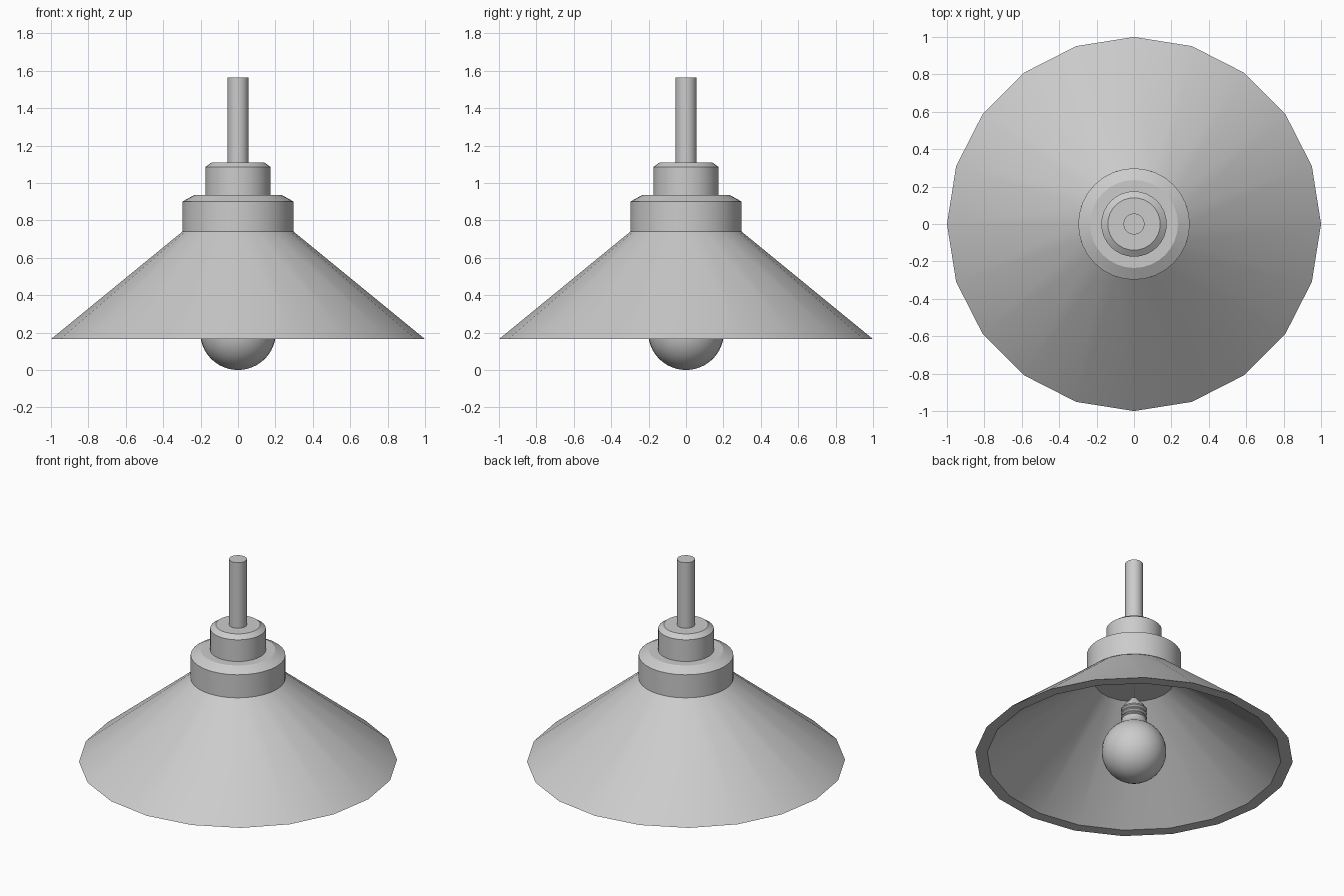
import bpy, bmesh, math

if "Cube" in bpy.data.objects:
    bpy.data.objects.remove(bpy.data.objects["Cube"])


def lathe(name, profile, sides, angle=30):
    """Revolve (radius, z) points around z; radius 0 closes to a pole."""
    bm = bmesh.new()
    rings = []
    for r, z in profile:
        if r == 0:
            rings.append([bm.verts.new((0, 0, z))] * sides)
        else:
            rings.append([bm.verts.new((r * math.cos(2 * math.pi * i / sides),
                                        r * math.sin(2 * math.pi * i / sides), z))
                          for i in range(sides)])
    for a, b in zip(rings, rings[1:]):
        for i in range(sides):
            j = (i + 1) % sides
            quad = list(dict.fromkeys((a[i], a[j], b[j], b[i])))
            if len(quad) > 2:
                bm.faces.new(quad)
    bmesh.ops.recalc_face_normals(bm, faces=bm.faces)
    mesh = bpy.data.meshes.new(name)
    bm.to_mesh(mesh)
    bm.free()
    ob = bpy.data.objects.new(name, mesh)
    bpy.context.collection.objects.link(ob)
    bpy.ops.object.select_all(action='DESELECT')
    ob.select_set(True)
    bpy.context.view_layer.objects.active = ob
    bpy.ops.object.shade_smooth_by_angle(angle=math.radians(angle))
    return ob


# Twenty-sided conical shade with a thick wall and closed ceiling
lathe("shade", [(0, 0.74), (0.297, 0.74), (1.0, 0.165), (0.925, 0.165),
                (0.25, 0.71), (0, 0.71)], 20)

# Stepped, chamfered collar
lathe("lower_collar", [(0, 0.74), (0.298, 0.74), (0.298, 0.90),
                       (0.235, 0.935), (0, 0.935)], 32, 25)
lathe("upper_collar", [(0, 0.93), (0.175, 0.93), (0.175, 1.085),
                       (0.14, 1.11), (0, 1.11)], 32, 25)

# Hanging rod
lathe("rod", [(0, 1.10), (0.056, 1.10), (0.056, 1.565), (0, 1.565)], 32)

# Glass bulb: sphere that narrows into a short neck
R, steps = 0.203, 20
glass = [(0, 0)]
for i in range(1, steps + 1):
    t = math.radians(150) * i / steps
    glass.append((R * math.sin(t), R - R * math.cos(t)))
glass += [(0.082, 0.41), (0.075, 0.44), (0, 0.44)]
lathe("bulb", glass, 32, 50)

# Threaded screw base with tapered contact
thread = [(0, 0.42), (0.07, 0.42)]
for k in range(3):
    z = 0.43 + k * 0.03
    thread += [(0.07, z), (0.081, z + 0.01), (0.081, z + 0.018), (0.07, z + 0.028)]
thread += [(0.066, 0.53), (0.03, 0.57), (0.02, 0.585), (0, 0.585)]
lathe("bulb_screw_base", thread, 32)

# Thin wire joining the bulb to the ceiling of the shade
lathe("wire", [(0, 0.58), (0.005, 0.58), (0.005, 0.72), (0, 0.72)], 8)
